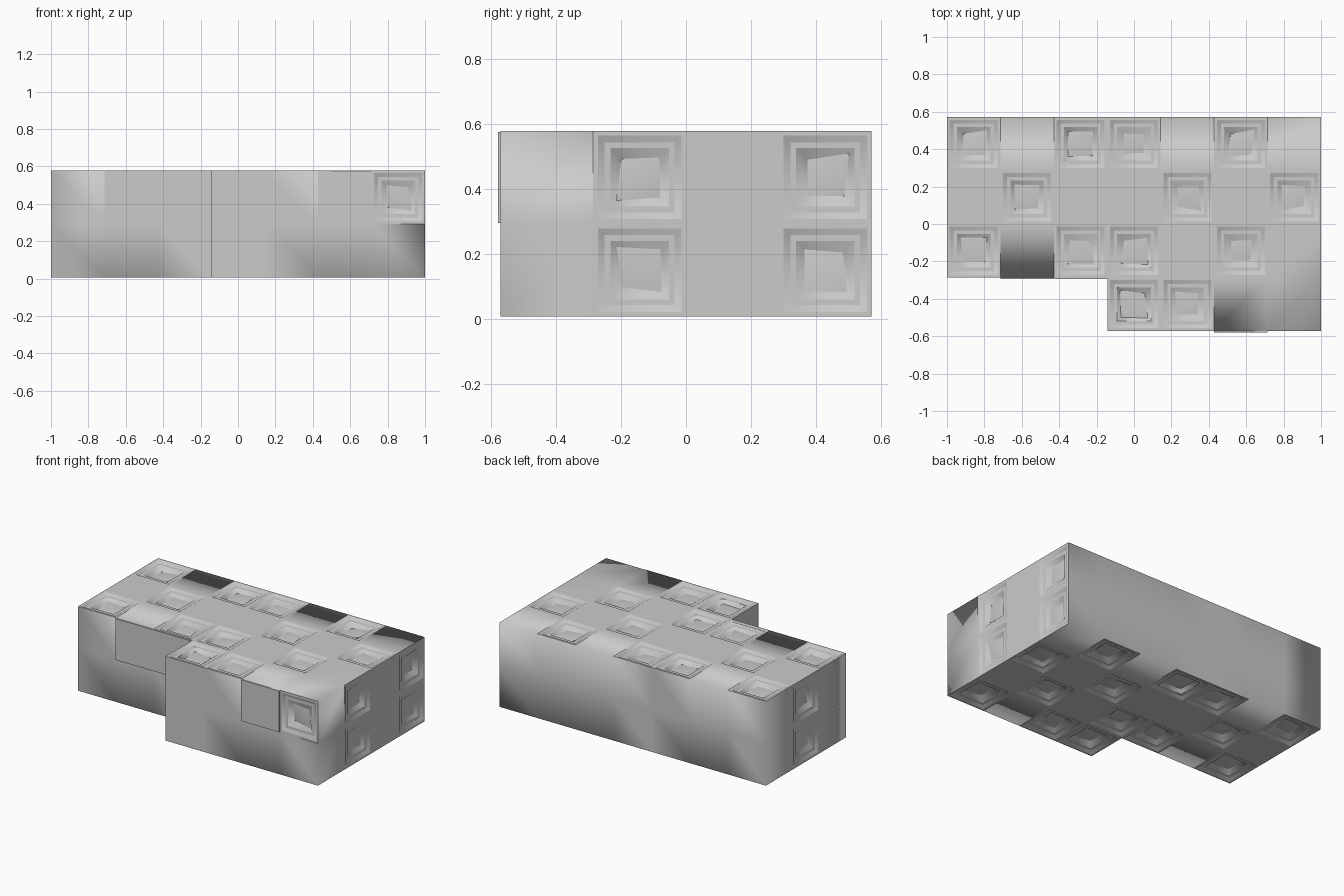
import bpy, bmesh, random
from mathutils import Vector

if "Cube" in bpy.data.objects:
    bpy.data.objects.remove(bpy.data.objects["Cube"])

random.seed(4)
S = 2 / 7                      # cell size of the 7 x 4 x 2 block grid
Z0 = 0.007
TOP = {(0, 3), (2, 3), (3, 3), (5, 3), (1, 2), (4, 2), (6, 2),
       (0, 1), (2, 1), (3, 1), (5, 1), (3, 0), (4, 0)}
BOTTOM = TOP | {(6, 0)}
RIGHT = {(1, 0), (1, 1), (3, 0), (3, 1)}   # (y cell, z cell)
LEFT = {(2, 0), (2, 1)}
FRONT = {(6, 1)}                           # (x cell, z cell)


def solid(i, j, k):
    """L-shaped plan: the front row only exists on the right side."""
    return 0 <= i < 7 and 0 <= j < 4 and 0 <= k < 2 and (j > 0 or i >= 3)


def dented(i, j, k, d):
    if d == (0, 0, 1):
        return (i, j) in TOP
    if d == (0, 0, -1):
        return (i, j) in BOTTOM
    if d == (1, 0, 0):
        return (j, k) in RIGHT
    if d == (-1, 0, 0):
        return i == 0 and (j, k) in LEFT
    return d == (0, -1, 0) and j == 0 and (i, k) in FRONT


# Main block: outer skin of the grid cells
bm = bmesh.new()
verts, pits = {}, []


def vert(p):
    if p not in verts:
        verts[p] = bm.verts.new((p[0] * S - 1, (p[1] - 2) * S, p[2] * S + Z0))
    return verts[p]


for i in range(7):
    for j in range(4):
        for k in range(2):
            if not solid(i, j, k):
                continue
            for axis in range(3):
                for sign in (1, -1):
                    d = [0, 0, 0]
                    d[axis] = sign
                    if solid(i + d[0], j + d[1], k + d[2]):
                        continue
                    corners = []
                    for a, b in ((0, 0), (1, 0), (1, 1), (0, 1)):
                        p = [i, j, k]
                        p[axis] += sign > 0
                        p[(axis + 1) % 3] += a
                        p[(axis + 2) % 3] += b
                        corners.append(vert(tuple(p)))
                    f = bm.faces.new(corners if sign > 0 else corners[::-1])
                    f.smooth = True
                    if dented(i, j, k, tuple(d)):
                        pits.append(f)

# Dented cells: crisp outline, sloping frame, uneven hollow
bm.normal_update()
for f in pits:
    for e in f.edges:
        e.smooth = False
for thick, depth in ((0.02, 0), (0.03, -0.012), (0.025, 0), (0.02, -0.025)):
    bmesh.ops.inset_individual(bm, faces=pits, thickness=thick, depth=depth)
for f in pits:
    n, c = f.normal.copy(), f.calc_center_median()
    for v in f.verts:
        v.co += (c - v.co) * random.uniform(0, 0.35) + n * random.uniform(0, 0.012)
bmesh.ops.poke(bm, faces=pits, offset=0.008)

# Notch corner stays sharp
for e in bm.edges:
    a, b = (v.co for v in e.verts)
    if all(abs(p.x + S / 2) < 1e-4 and p.y < -S + 1e-4 for p in (a, b)):
        e.smooth = False

mesh = bpy.data.meshes.new("block_body")
bm.to_mesh(mesh)
bm.free()
bpy.context.collection.objects.link(bpy.data.objects.new("block_body", mesh))


# Thin raised plates on the upper half of the front walls
def plate(name, x0, x1, y):
    bpy.ops.mesh.primitive_cube_add(size=1)
    o = bpy.context.object
    o.name = name
    o.dimensions = (x1 - x0, 0.03, S - 0.006)
    o.location = ((x0 + x1) / 2, y + 0.007, Z0 + 1.5 * S)
    bpy.ops.object.transform_apply(location=True, rotation=False, scale=True)


plate("left_front_plate", -1 + S, -S / 2, -S)
plate("right_front_plate", -1 + 5 * S, -1 + 6 * S, -2 * S)
